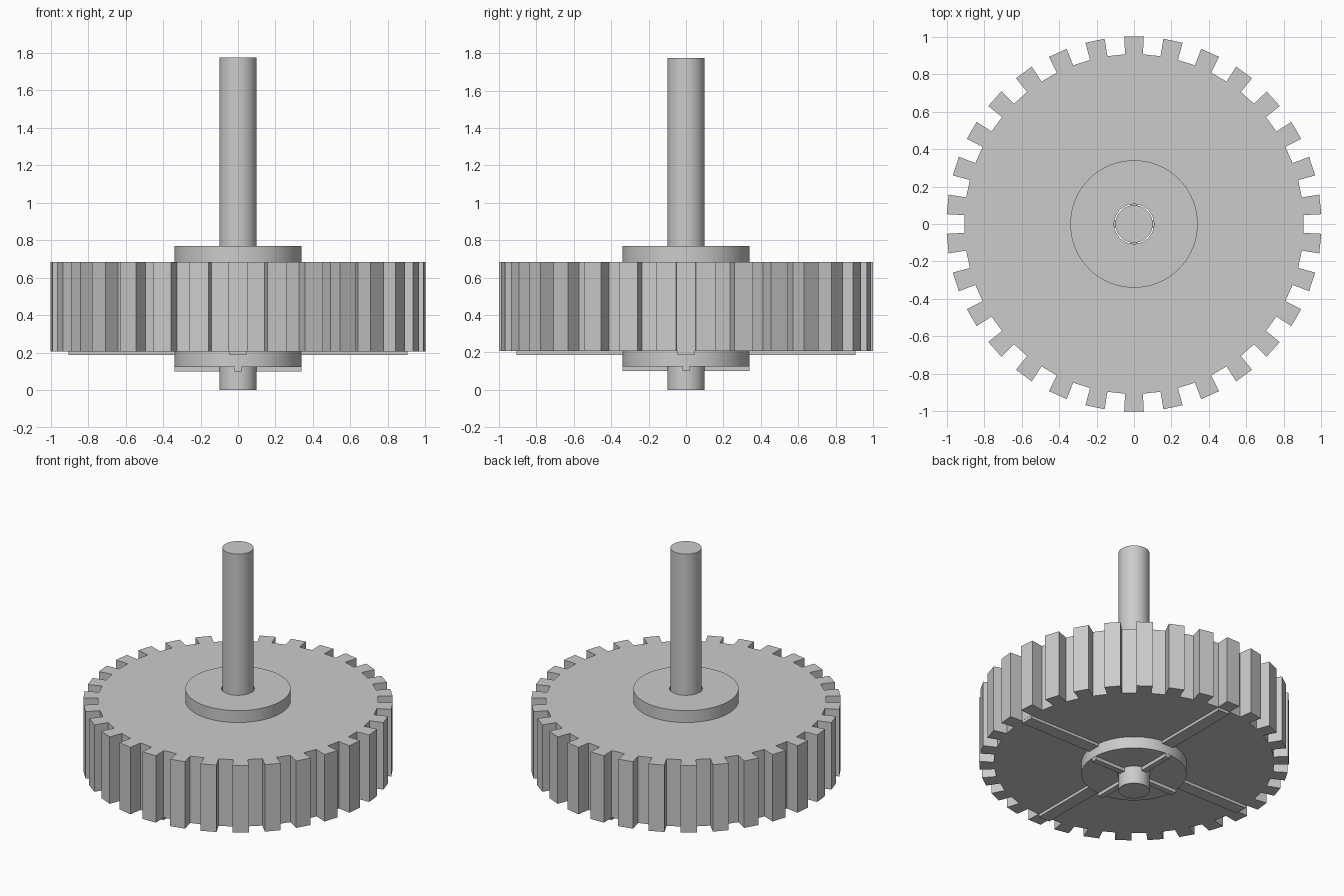
import bpy, bmesh, math

if "Cube" in bpy.data.objects:
    bpy.data.objects.remove(bpy.data.objects["Cube"])

TEETH = 30
TIP, ROOT, BORE = 1.0014, 0.907, 0.3
SHAFT_R, HUB_R, HUB_BORE = 0.1, 0.34, 0.106
GEAR_Z = (0.207, 0.685)
HUB_Z = (0.124, 0.77)

grey = bpy.data.materials.new("light grey")
grey.diffuse_color = (0.6, 0.6, 0.6, 1)
grey.use_nodes = True
grey.node_tree.nodes["Principled BSDF"].inputs["Base Color"].default_value = grey.diffuse_color


def ring(n, radius, z, offset=0.0):
    """Points round the z axis; radius is a function of the step."""
    return [(radius(i) * math.cos(2 * math.pi * i / n + offset),
             radius(i) * math.sin(2 * math.pi * i / n + offset), z) for i in range(n)]


def add_object(name, bm, smooth=False):
    bmesh.ops.recalc_face_normals(bm, faces=bm.faces)
    mesh = bpy.data.meshes.new(name)
    bm.to_mesh(mesh)
    bm.free()
    mesh.materials.append(grey)
    ob = bpy.data.objects.new(name, mesh)
    bpy.context.collection.objects.link(ob)
    if smooth:
        bpy.ops.object.select_all(action='DESELECT')
        ob.select_set(True)
        bpy.context.view_layer.objects.active = ob
        bpy.ops.object.shade_smooth_by_angle(angle=math.radians(30))
    return ob


def tube(name, n, outer, inner, z0, z1, offset=0.0, smooth=False):
    """Closed tube whose outline may vary round the axis."""
    bm = bmesh.new()
    loops = [[bm.verts.new(p) for p in ring(n, r, z, offset)]
             for r, z in ((outer, z0), (outer, z1), (inner, z1), (inner, z0))]
    for a, b in zip(loops, loops[1:] + loops[:1]):
        for i in range(n):
            j = (i + 1) % n
            bm.faces.new((a[i], a[j], b[j], b[i]))
    return add_object(name, bm, smooth)


# Toothed gear body: each tooth and each gap spans six degrees.
# Tooth edges need a tip and a root point on the same radial line.
bm = bmesh.new()
tip_root = []
pitch = 2 * math.pi / TEETH
for k in range(TEETH):
    centre = math.pi / 2 + k * pitch
    for turn, r in ((-0.25, ROOT), (-0.25, TIP), (0.25, TIP), (0.25, ROOT)):
        tip_root.append((r, centre + turn * pitch))
count = len(tip_root)


def gear_loop(z, inner):
    return [bm.verts.new(((BORE if inner else r) * math.cos(a),
                          (BORE if inner else r) * math.sin(a), z)) for r, a in tip_root]


loops = [gear_loop(GEAR_Z[0], False), gear_loop(GEAR_Z[1], False),
         gear_loop(GEAR_Z[1], True), gear_loop(GEAR_Z[0], True)]
for a, b in zip(loops, loops[1:] + loops[:1]):
    for i in range(count):
        j = (i + 1) % count
        bm.faces.new((a[i], a[j], b[j], b[i]))
bmesh.ops.remove_doubles(bm, verts=bm.verts, dist=1e-5)
add_object("gear_body", bm)

# Hub collar through the gear, with a clearance bore
tube("hub", 96, lambda i: HUB_R, lambda i: HUB_BORE, *HUB_Z, smooth=True)

# Shaft
bm = bmesh.new()
bmesh.ops.create_cone(bm, cap_ends=True, segments=64, radius1=SHAFT_R,
                      radius2=SHAFT_R, depth=1.775)
bmesh.ops.translate(bm, verts=bm.verts, vec=(0, 0, 1.775 / 2))
add_object("shaft", bm, True)


# Raised ribs under the gear and the hub, one per quarter turn
def ribs(name, r0, r1, width, z0, z1):
    for k in range(4):
        bm = bmesh.new()
        bmesh.ops.create_cube(bm, size=1)
        for v in bm.verts:
            x, y, z = v.co
            v.co = (r0 + (x + 0.5) * (r1 - r0), y * width, z0 + (z + 0.5) * (z1 - z0))
        ob = add_object(f"{name}_{k + 1}", bm)
        ob.rotation_euler.z = k * math.pi / 2


ribs("gear_rib", HUB_R - 0.02, 0.905, 0.09, 0.187, GEAR_Z[0] + 0.01)
ribs("hub_rib", SHAFT_R - 0.01, HUB_R - 0.001, 0.04, 0.1, HUB_Z[0] + 0.01)
